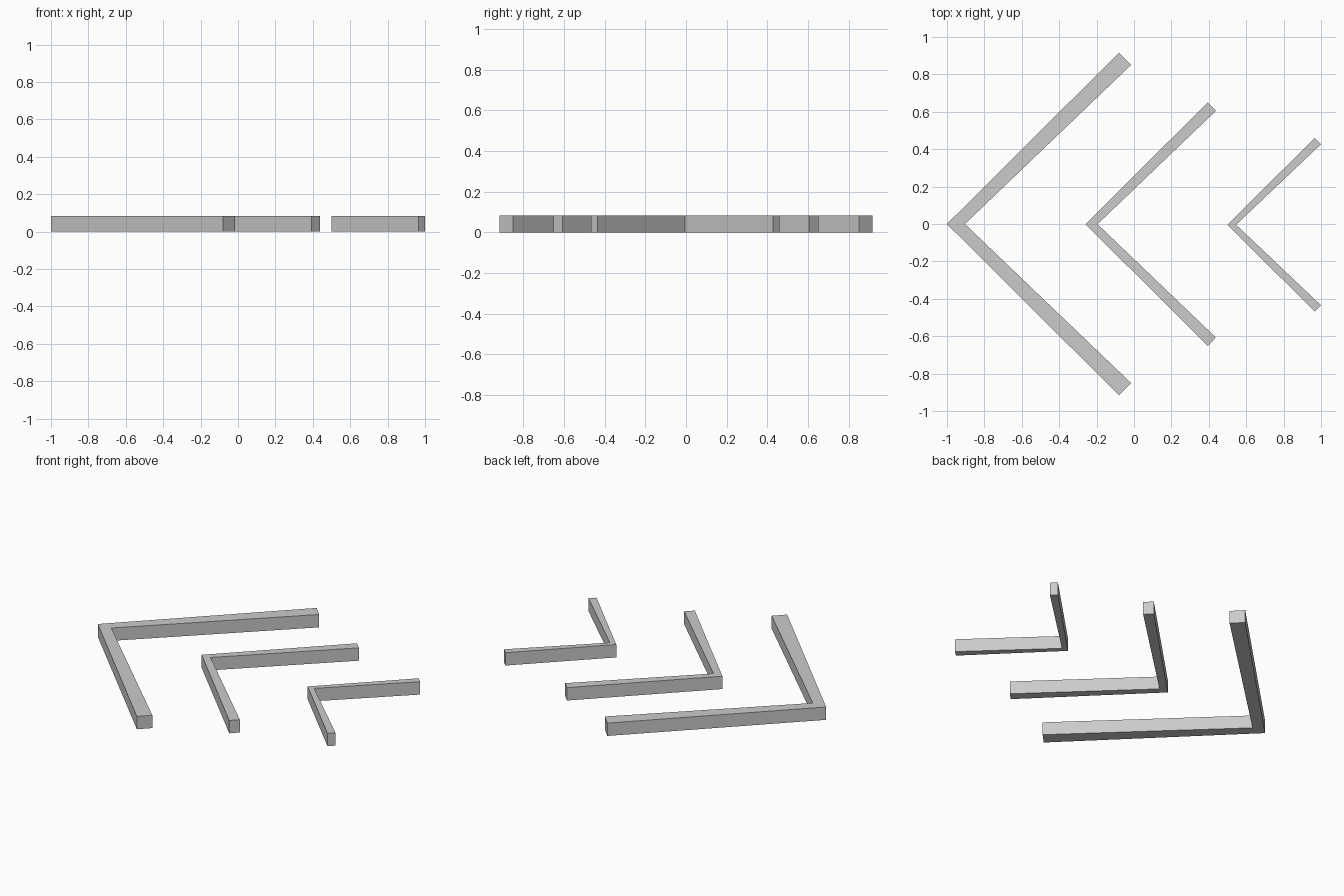
import bpy
import bmesh

if "Cube" in bpy.data.objects:
    bpy.data.objects.remove(bpy.data.objects["Cube"])

HEIGHT = 0.083


def chevron(name, apex, inner, tip_outer, tip_inner, y0):
    """Extruded V opening toward +x, mirrored about y = y0."""
    half = [tip_inner, tip_outer]
    outline = [(inner, 0), tip_inner, tip_outer, (apex, 0)]
    outline += [(x, -y) for x, y in reversed(half)]
    bm = bmesh.new()
    face = bm.faces.new([bm.verts.new((x, y + y0, 0)) for x, y in outline])
    ext = bmesh.ops.extrude_face_region(bm, geom=[face])
    top = [g for g in ext["geom"] if isinstance(g, bmesh.types.BMVert)]
    bmesh.ops.translate(bm, verts=top, vec=(0, 0, HEIGHT))
    # Mitre seam splits each V into two arms
    for f in [f for f in bm.faces if len(f.verts) == 6]:
        a, b = [v for v in f.verts if abs(v.co.y - y0) < 1e-5]
        bmesh.utils.face_split(f, a, b)
    bmesh.ops.recalc_face_normals(bm, faces=bm.faces)
    mesh = bpy.data.meshes.new(name)
    bm.to_mesh(mesh)
    bm.free()
    bpy.context.collection.objects.link(bpy.data.objects.new(name, mesh))


# Three chevrons, shrinking toward +x
chevron("large_chevron", -1.0, -0.904, (-0.08, 0.916), (-0.016, 0.85), 0.0)
chevron("medium_chevron", -0.259, -0.195, (0.394, 0.651), (0.438, 0.606), -0.001)
chevron("small_chevron", 0.50, 0.546, (0.966, 0.464), (1.0, 0.431), -0.004)
